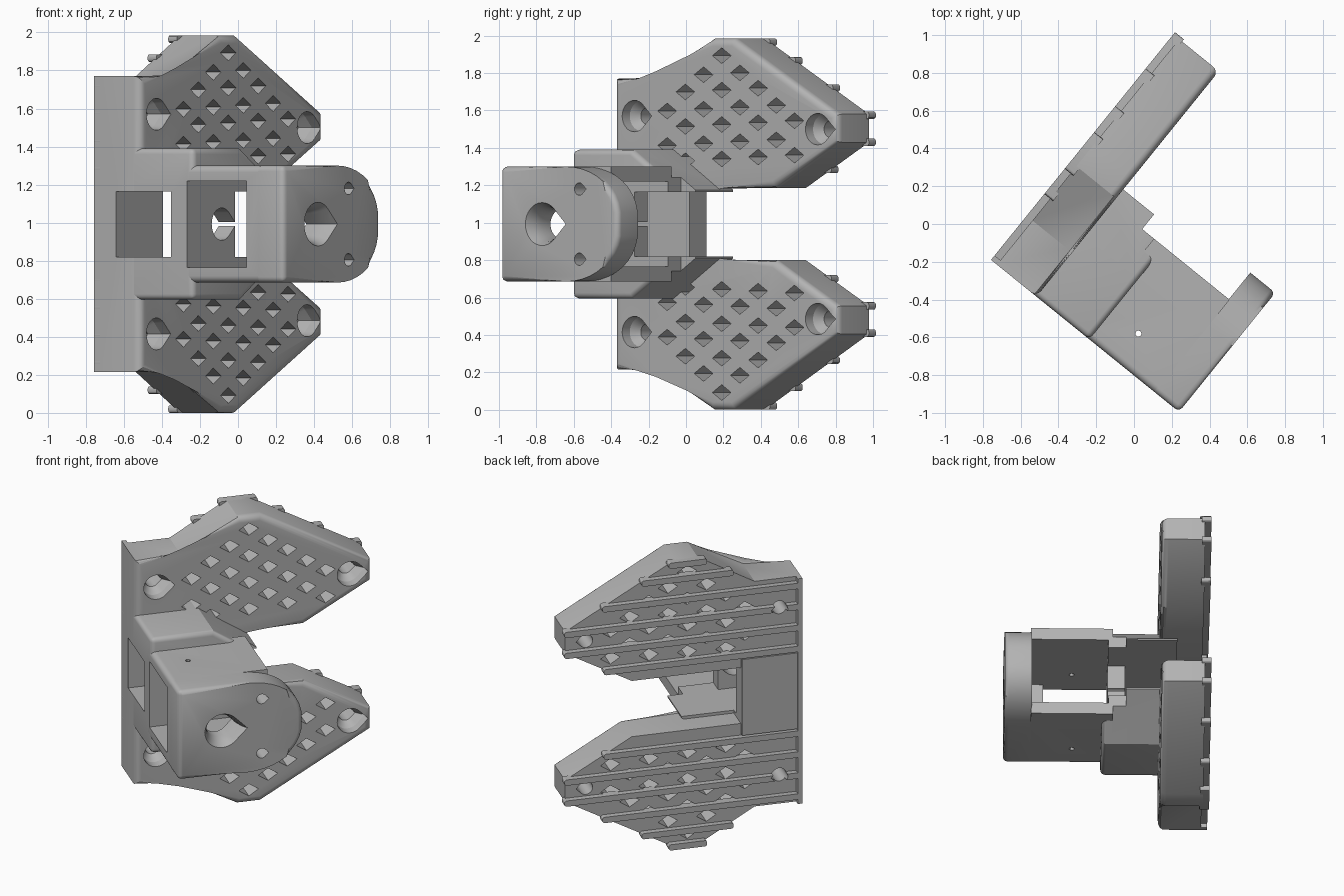
import bpy, bmesh, math
from mathutils import Vector

cube = bpy.data.objects.get("Cube")
if cube:
    bpy.data.objects.remove(cube, do_unlink=True)

MID = 0.9925            # mirror height
ORIGIN = (-0.757, -0.19, 0)
TURN = math.radians(-38.95)
THICK = 0.31            # foot plate thickness

grey = bpy.data.materials.new("plain_grey")
grey.use_nodes = True
grey.diffuse_color = (0.45, 0.45, 0.45, 1)
grey.node_tree.nodes["Principled BSDF"].inputs["Base Color"].default_value = (0.45, 0.45, 0.45, 1)


# Local frame: x = outward from the plate, y = along the plate, z = up
def mirrored(half):
    return half + [(u, 2 * MID - z) for u, z in reversed(half)]


def loft(bm, rings):
    """Skin a list of (depth, outline) rings into a closed solid."""
    loops = [[bm.verts.new((w, u, z)) for u, z in pts] for w, pts in rings]
    n = len(loops[0])
    bm.faces.new(loops[0])
    bm.faces.new(loops[-1])
    for a, b in zip(loops, loops[1:]):
        for i in range(n):
            j = (i + 1) % n
            bm.faces.new((a[i], a[j], b[j], b[i]))


def prism(bm, pts, w0, w1):
    loft(bm, [(w0, pts), (w1, pts)])


def box(bm, w0, w1, u0, u1, z0, z1):
    prism(bm, [(u0, z0), (u1, z0), (u1, z1), (u0, z1)], w0, w1)


def teardrop(bm, u, z, steps):
    """Hole with a pointed side; steps are (depth, radius)."""
    rings = []
    for w, r in steps:
        pts = [(u + r * 1.41, z)]
        for i in range(25):
            a = math.radians(45 + 270 * i / 24)
            pts.append((u + r * math.cos(a), z + r * math.sin(a)))
        rings.append((w, pts))
    loft(bm, rings)


def round_edges(bm, w1, radius, front=True, side=False):
    """Round the rim of the outer face and optionally the edges on y = 0."""
    picked = []
    for e in bm.edges:
        a, b = (v.co for v in e.verts)
        on_front = abs(a.x - w1) < 1e-4 and abs(b.x - w1) < 1e-4
        on_side = abs(a.y) < 1e-4 and abs(b.y) < 1e-4 and abs(a.x - b.x) > 1e-3
        if (front and on_front) or (side and on_side):
            picked.append(e)
    bmesh.ops.bevel(bm, geom=picked, offset=radius, segments=5, profile=0.5, affect='EDGES')


def make(name, bm):
    bmesh.ops.recalc_face_normals(bm, faces=bm.faces)
    mesh = bpy.data.meshes.new(name)
    bm.to_mesh(mesh)
    bm.free()
    mesh.materials.append(grey)
    ob = bpy.data.objects.new(name, mesh)
    bpy.context.collection.objects.link(ob)
    ob.location = ORIGIN
    ob.rotation_euler.z = TURN
    return ob


def finish(ob, cutters=()):
    bpy.ops.object.select_all(action='DESELECT')
    bpy.context.view_layer.objects.active = ob
    ob.select_set(True)
    for bm in cutters:
        tool = make("cutter", bm)
        tool.hide_render = True
        mod = ob.modifiers.new("cut", 'BOOLEAN')
        mod.operation = 'DIFFERENCE'
        mod.solver = 'EXACT'
        mod.object = tool
        bpy.ops.object.modifier_apply(modifier=mod.name)
        bpy.data.objects.remove(tool, do_unlink=True)
    bpy.ops.object.shade_smooth_by_angle(angle=math.radians(30))


def cutter(*boxes):
    bm = bmesh.new()
    for b in boxes:
        box(bm, *b)
    return bm


PASSAGE = (0.15, 0.52, -0.2, 1.0, 0.82, 1.165)

# Foot plate with two pointed lobes
lobe = [(0.3, 1.77), (0.67, 1.985), (0.82, 1.985), (1.535, 1.58), (1.535, 1.43), (1.1, 1.185)]
half = [(0, 1.77)] + lobe + [(0.39, 1.185)]
bm = bmesh.new()
prism(bm, mirrored(half), 0.04, THICK)
round_edges(bm, THICK, 0.04)
foot_plate = make("foot_plate", bm)


def clearance(u, z):
    """Distance from a point to the nearest lobe border."""
    ring = lobe + [(0.22, 1.185), (0.22, 1.72)]
    best = 9
    for (a, b), (c, d) in zip(ring, ring[1:] + ring[:1]):
        e = Vector((c - a, d - b)).normalized()
        best = min(best, (u - a) * e.y - (z - b) * e.x)
    return best


# Diamond grip holes and countersunk screw holes
screws = [(0.14, 1.57), (1.4, 1.5)]
diamonds, screw_holes = bmesh.new(), bmesh.new()
for k in range(9):
    for i in range(-3, 5):
        u = 0.74 + 0.25 * i + 0.125 * (k % 2)
        z = 1.893 - 0.092 * k + 0.01 * i
        if clearance(u, z) < 0.065 or any(math.hypot(u - a, z - b) < 0.15 for a, b in screws):
            continue
        for s in (z, 2 * MID - z):
            prism(diamonds, [(u - 0.064, s), (u, s - 0.042), (u + 0.064, s), (u, s + 0.042)], -0.1, 0.5)
for u, z in screws:
    for s in (z, 2 * MID - z):
        teardrop(screw_holes, u, s, [(-0.1, 0.045), (0.2, 0.045), (0.25, 0.08), (0.4, 0.09)])
finish(foot_plate, [cutter(PASSAGE), diamonds, screw_holes])

# Rear grip ribs, each spanning the lobe width at its height
for n, z in enumerate((1.225, 1.285, 1.43, 1.575, 1.72, 1.865, 1.965)):
    if n == 0:
        continue
    crossings = []
    ring = [(0, 1.185)] + half[:-1]
    for (a, b), (c, d) in zip(ring, ring[1:] + ring[:1]):
        if min(b, d) <= z < max(b, d):
            crossings.append(a + (c - a) * (z - b) / (d - b))
    u0, u1 = min(crossings), max(crossings)
    u0 -= 0.015 if u0 > 0.05 else 0
    for label, s in (("upper", z), ("lower", 2 * MID - z)):
        bm = bmesh.new()
        box(bm, 0, 0.06, u0, u1 + 0.015, s - 0.02, s + 0.02)
        bmesh.ops.bevel(bm, geom=[e for e in bm.edges if abs(e.verts[0].co.y - e.verts[1].co.y) < 1e-5
                                  and abs(e.verts[0].co.z - e.verts[1].co.z) < 1e-5],
                        offset=0.015, segments=3, profile=0.5, affect='EDGES')
        rib = make(f"{label}_rib_{n}", bm)
        rib_holes = bmesh.new()
        for u, h in screws:
            for t in (h, 2 * MID - h):
                teardrop(rib_holes, u, t, [(-0.1, 0.045), (0.2, 0.045)])
        finish(rib, [rib_holes])

# Rear web joining the lobes, and the flush strip down the plate edge
bm = bmesh.new()
box(bm, 0.008, 0.15, 0, 0.39, 0.73, 1.255)
finish(make("rear_web", bm))
bm = bmesh.new()
box(bm, 0, 0.06, 0, 0.03, 0.215, 1.77)
finish(make("edge_strip", bm))

# Arm block: wide base of the arm with a passage and chamfered ends
bm = bmesh.new()
prism(bm, mirrored([(0, 1.39), (0.41, 1.39), (0.73, 1.175)]), 0.2, 0.67)
round_edges(bm, 0.67, 0.03, side=True)
arm_block = make("arm_block", bm)
axle = bmesh.new()
teardrop(axle, 0.29, MID, [(0.4, 0.085), (0.9, 0.085)])
finish(arm_block, [cutter(PASSAGE), cutter((0.5, 0.9, 0.4, 1.0, 0.82, 1.165)),
                   cutter((0.52, 0.9, 0.63, 1.0, 0.4, 1.6)),
                   cutter((0.63, 0.9, -0.2, 1.0, 0.765, 1.22)), axle])

# Clevis: open box with a side window
bm = bmesh.new()
box(bm, 0.6, 1.115, 0, 0.63, 0.685, 1.3)
round_edges(bm, 1.115, 0.035, front=False, side=True)
clevis = make("clevis", bm)
pin_hole = bmesh.new()
teardrop_pts = [(0.187 + 0.016 * math.cos(a * math.pi / 6), a) for a in range(12)]
rings = [[pin_hole.verts.new((0.852 + 0.016 * math.sin(a * math.pi / 6), u, z)) for u, a in teardrop_pts]
         for z in (0.5, 1.5)]
for r in rings:
    pin_hole.faces.new(r)
for i in range(12):
    j = (i + 1) % 12
    pin_hole.faces.new((rings[0][i], rings[0][j], rings[1][j], rings[1][i]))
finish(clevis, [cutter((0.5, 1.2, 0.06, 1.0, 0.765, 1.22)),
                cutter((0.5, 1.03, -0.2, 0.2, 0.765, 1.22)), pin_hole])

# Tongue: rounded outer plate with a countersunk axle hole and two pin holes
arc = [(0.45 + 0.365 * math.sin(t), MID + 0.3075 * math.cos(t) ** 0.85)
       for t in (math.radians(a) for a in range(0, 90, 9))]
bm = bmesh.new()
prism(bm, mirrored([(0, 1.3)] + arc), 1.11, 1.28)
round_edges(bm, 1.28, 0.03, side=True)
tongue = make("tongue", bm)
holes = bmesh.new()
teardrop(holes, 0.29, MID, [(1.0, 0.08), (1.18, 0.08), (1.24, 0.095), (1.3, 0.125)])
for s in (1.18, 2 * MID - 1.18):
    teardrop(holes, 0.545, s, [(1.0, 0.033), (1.4, 0.033)])
finish(tongue, [holes])
